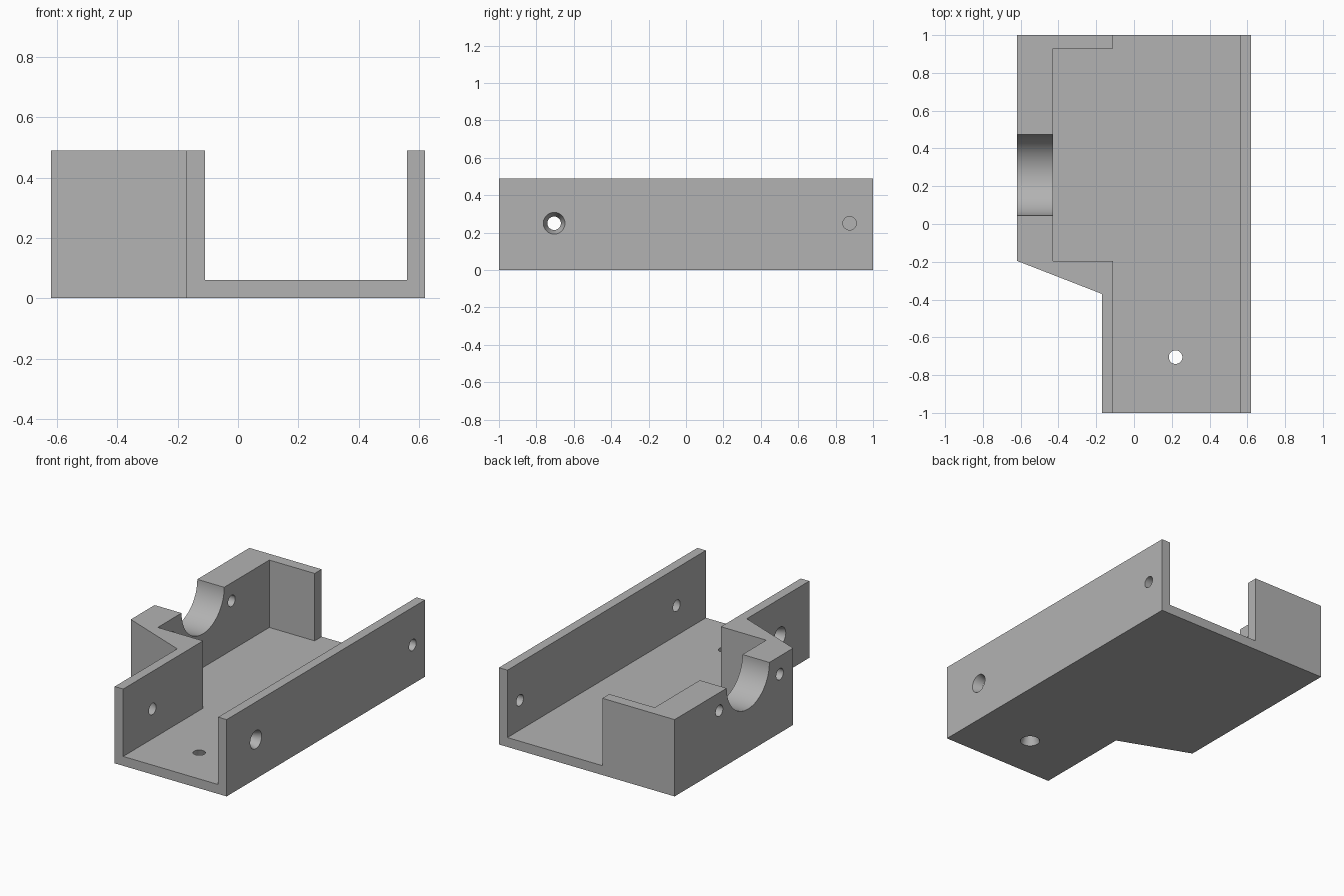
import bpy
import bmesh
from math import pi, radians
from mathutils import Matrix, Vector

if "Cube" in bpy.data.objects:
    bpy.data.objects.remove(bpy.data.objects["Cube"], do_unlink=True)

HEIGHT, FLOOR, WALL = 0.49, 0.06, 0.06
SMALL, WIDE = 0.036, 0.058   # screw hole radii

grey = bpy.data.materials.new("plain grey")
grey.use_nodes = True
grey.diffuse_color = (0.45, 0.45, 0.45, 1)
grey.node_tree.nodes["Principled BSDF"].inputs["Base Color"].default_value = grey.diffuse_color


def finish(name, bm):
    bmesh.ops.recalc_face_normals(bm, faces=bm.faces)
    mesh = bpy.data.meshes.new(name)
    bm.to_mesh(mesh)
    bm.free()
    mesh.materials.append(grey)
    obj = bpy.data.objects.new(name, mesh)
    bpy.context.collection.objects.link(obj)
    return obj


def prism(name, outline, low, high):
    bm = bmesh.new()
    face = bm.faces.new([bm.verts.new((x, y, low)) for x, y in outline])
    top = bmesh.ops.extrude_face_region(bm, geom=[face])
    verts = [v for v in top["geom"] if isinstance(v, bmesh.types.BMVert)]
    bmesh.ops.translate(bm, verts=verts, vec=(0, 0, high - low))
    return finish(name, bm)


def cone(name, start, end, r_start, r_end, sides=48):
    a, b = Vector(start), Vector(end)
    turn = (b - a).to_track_quat("Z", "Y").to_matrix().to_4x4()
    bm = bmesh.new()
    bmesh.ops.create_cone(bm, cap_ends=True, segments=sides, radius1=r_start,
                          radius2=r_end, depth=(b - a).length,
                          matrix=Matrix.Translation((a + b) / 2) @ turn)
    return finish(name, bm)


def countersink(name, outer, inward):
    # Taper through one wall, with a little overshoot at both ends
    a, d = Vector(outer), Vector(inward)
    slope = (WIDE - SMALL) / WALL
    over = 0.01
    return cone(name, a - d * over, a + d * (WALL + over),
                WIDE + slope * over, SMALL - slope * over)


# Solid body with the stepped right side
body = prism("bracket_body", [(-0.62, 1), (-0.62, -0.195), (-0.17, -0.37),
                              (-0.17, -1), (0.62, -1), (0.62, 1)], 0, HEIGHT)

# Open channel with a wider pocket
cutters = [prism("channel_cutter", [
    (-0.11, -1.1), (-0.11, -0.195), (-0.43, -0.195), (-0.43, 0.93),
    (-0.11, 0.93), (-0.11, 1.1), (0.56, 1.1), (0.56, -1.1)], FLOOR, 0.7)]

# Half-round saddle and its two screw holes in the right wall
cutters.append(cone("saddle_cutter", (-0.7, 0.26, HEIGHT), (-0.4, 0.26, HEIGHT),
                    0.215, 0.215, 96))
for y in (-0.06, 0.55):
    cutters.append(cone("saddle_hole_cutter", (-0.7, y, 0.375), (-0.4, y, 0.375),
                        SMALL, SMALL))

# Plain hole near the back of the left wall
cutters.append(cone("back_hole_cutter", (0.5, 0.875, 0.25), (0.7, 0.875, 0.25),
                    SMALL, SMALL))

# Countersunk holes at the front
cutters.append(countersink("left_sink_cutter", (0.62, -0.705, 0.25), (-1, 0, 0)))
cutters.append(countersink("right_sink_cutter", (-0.17, -0.705, 0.25), (1, 0, 0)))
cutters.append(countersink("floor_sink_cutter", (0.22, -0.705, 0), (0, 0, 1)))

bpy.ops.object.select_all(action="DESELECT")
body.select_set(True)
bpy.context.view_layer.objects.active = body
for cutter in cutters:
    cutter.hide_render = True
    cut = body.modifiers.new(cutter.name, "BOOLEAN")
    cut.operation = "DIFFERENCE"
    cut.solver = "EXACT"
    cut.object = cutter
    bpy.ops.object.modifier_apply(modifier=cut.name)
for cutter in cutters:
    bpy.data.objects.remove(cutter, do_unlink=True)

bpy.ops.object.shade_smooth_by_angle(angle=radians(25))
